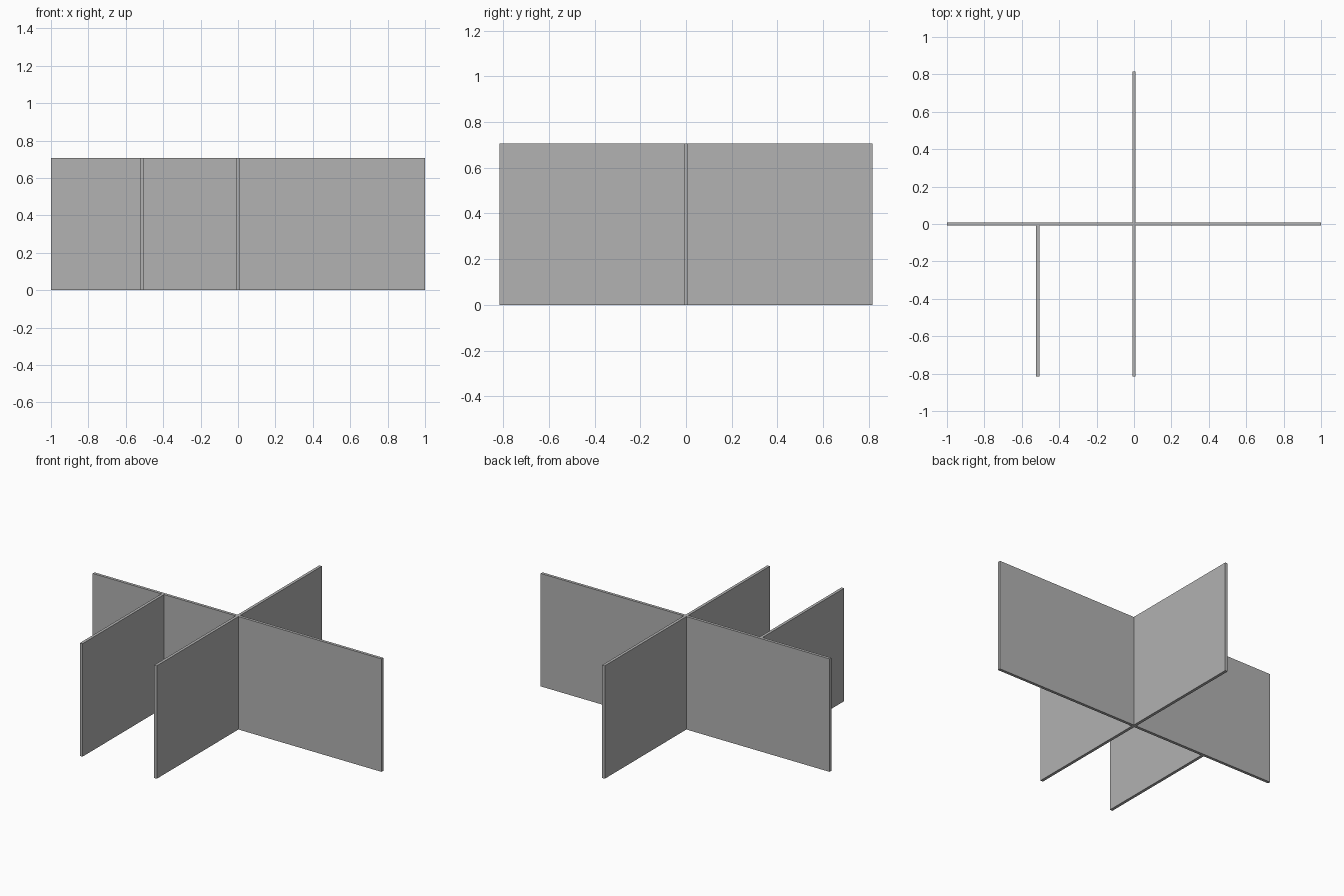
import bpy

cube = bpy.data.objects.get("Cube")
if cube:
    bpy.data.objects.remove(cube, do_unlink=True)

HEIGHT = 0.707
THICK = 0.018
HALF = THICK / 2
DEPTH = 0.816

grey = bpy.data.materials.new("plain grey")
grey.use_nodes = True
colour = (0.445, 0.445, 0.445, 1)
grey.diffuse_color = colour
grey.node_tree.nodes["Principled BSDF"].inputs["Base Color"].default_value = colour


def panel(name, x0, x1, y0, y1):
    """Upright board standing on the ground between the given limits."""
    bpy.ops.mesh.primitive_cube_add(
        size=1, location=((x0 + x1) / 2, (y0 + y1) / 2, HEIGHT / 2))
    board = bpy.context.object
    board.name = name
    board.scale = (x1 - x0, y1 - y0, HEIGHT)
    bpy.ops.object.transform_apply(location=False, rotation=False, scale=True)
    board.data.materials.append(grey)


# Long dividing wall
panel("long_wall", -1, 1, -HALF, HALF)

# Cross walls butt against the faces of the long wall
panel("front_cross_wall", -HALF, HALF, -DEPTH, -HALF)
panel("back_cross_wall", -HALF, HALF, HALF, DEPTH)

# Extra partition on the front right
PARTITION_X = -0.515
panel("side_partition", PARTITION_X - HALF, PARTITION_X + HALF, -DEPTH, -HALF)
